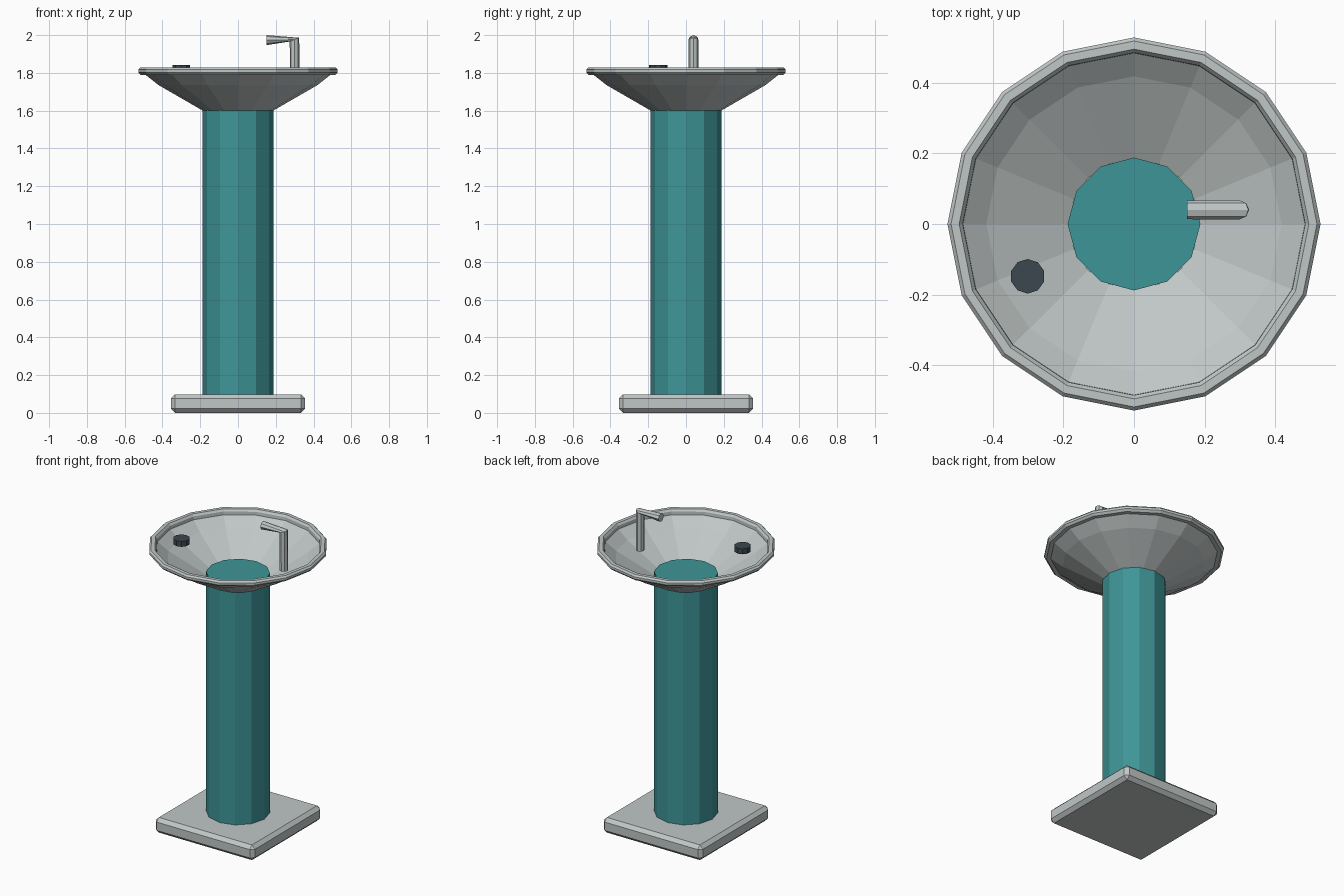
import bpy, bmesh, math
from mathutils import Vector

if "Cube" in bpy.data.objects:
    bpy.data.objects.remove(bpy.data.objects["Cube"])


def material(name, color):
    m = bpy.data.materials.new(name)
    m.use_nodes = True
    m.diffuse_color = (*color, 1)
    bsdf = next(n for n in m.node_tree.nodes if n.type == "BSDF_PRINCIPLED")
    bsdf.inputs["Base Color"].default_value = (*color, 1)
    return m


metal = material("pale_grey_metal", (0.53, 0.575, 0.57))
teal = material("teal_paint", (0.048, 0.3, 0.31))
dark = material("dark_button", (0.045, 0.063, 0.08))


def finish(name, bm, mat):
    bmesh.ops.recalc_face_normals(bm, faces=bm.faces)
    mesh = bpy.data.meshes.new(name)
    bm.to_mesh(mesh)
    bm.free()
    mesh.materials.append(mat)
    obj = bpy.data.objects.new(name, mesh)
    bpy.context.collection.objects.link(obj)
    return obj


def skin(bm, rings, closed=False):
    """Join consecutive rings of points with quads, then cap or close."""
    loops = [[bm.verts.new(p) for p in ring] for ring in rings]
    n = len(loops[0])
    pairs = list(zip(loops, loops[1:]))
    if closed:
        pairs.append((loops[-1], loops[0]))
    else:
        bm.faces.new(loops[0])
        bm.faces.new(loops[-1])
    for a, b in pairs:
        for i in range(n):
            j = (i + 1) % n
            bm.faces.new((a[i], a[j], b[j], b[i]))


def circle(sides, r, center, tilt=0.0):
    """Ring of points, with a vertex on +y, tilted about the y axis."""
    pts = []
    for i in range(sides):
        a = math.pi / 2 + math.tau * i / sides
        x, y = r * math.cos(a), r * math.sin(a)
        pts.append(Vector(center) + Vector((x * math.cos(tilt), y, x * math.sin(tilt))))
    return pts


def cylinder(name, sides, r, x, y, z0, z1, mat):
    bm = bmesh.new()
    skin(bm, [circle(sides, r, (x, y, z)) for z in (z0, z1)])
    return finish(name, bm, mat)


# Square foot with chamfered edges
bm = bmesh.new()
bmesh.ops.create_cube(bm, size=1)
for v in bm.verts:
    v.co = (v.co.x * 0.71, v.co.y * 0.71, (v.co.z + 0.5) * 0.098)
bmesh.ops.bevel(bm, geom=bm.edges[:], offset=0.022, segments=1, affect="EDGES")
finish("base_plate", bm, metal)

# Faceted column, its top showing inside the basin
cylinder("column", 12, 0.188, 0, 0, 0.09, 1.645, teal)

# Thin basin with a chamfered rim, as a closed turned profile
profile = [(0.186, 1.6), (0.42, 1.735), (0.49, 1.79), (0.515, 1.79),
           (0.528, 1.803), (0.528, 1.817), (0.518, 1.828), (0.495, 1.828),
           (0.485, 1.815), (0.484, 1.794), (0.418, 1.741), (0.184, 1.605)]
bm = bmesh.new()
skin(bm, [circle(16, r, (0, 0, z)) for r, z in profile], closed=True)
finish("basin", bm, metal)

# Bent spout: upright, elbow, open-facing tip
bm = bmesh.new()
skin(bm, [circle(8, 0.026, (0.3, 0.04, 1.725)),
          circle(8, 0.027, (0.299, 0.04, 1.976), math.radians(22)),
          circle(8, 0.0265, (0.15, 0.04, 1.9735), math.radians(90))])
finish("spout", bm, metal)

# Push button
cylinder("push_button", 10, 0.049, -0.301, -0.148, 1.808, 1.843, dark)
